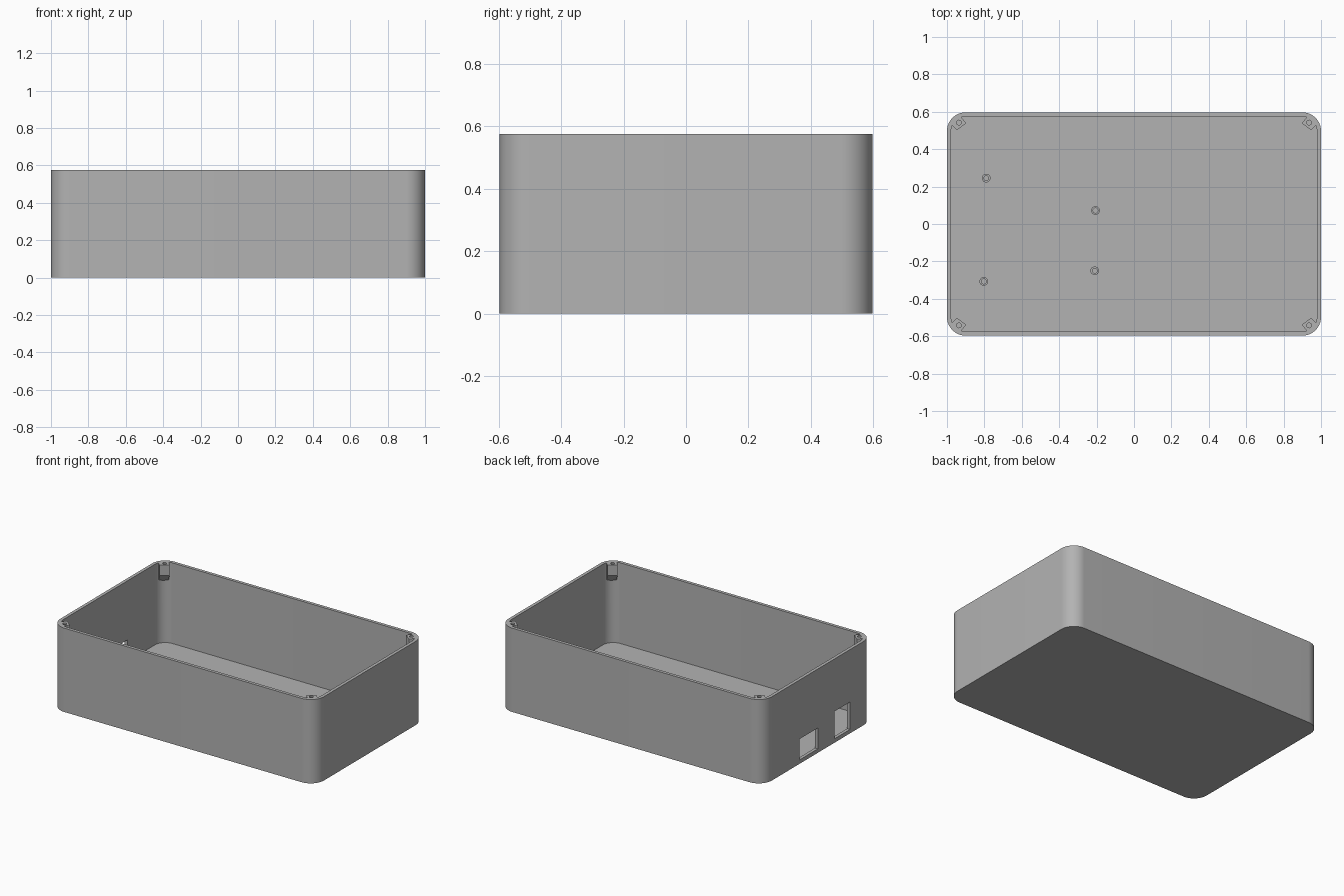
import bpy, bmesh, math

if "Cube" in bpy.data.objects:
    bpy.data.objects.remove(bpy.data.objects["Cube"])

HX, HY, H = 1.0, 0.597, 0.575      # half length, half depth, height
WALL, FLOOR, R = 0.022, 0.022, 0.1

grey = bpy.data.materials.new("light grey plastic")
grey.diffuse_color = (0.45, 0.45, 0.45, 1)
grey.use_nodes = True
grey.node_tree.nodes["Principled BSDF"].inputs["Base Color"].default_value = grey.diffuse_color


def loft(name, rings):
    """Solid from stacked rings of equal point count."""
    bm = bmesh.new()
    vs = [[bm.verts.new(p) for p in ring] for ring in rings]
    n = len(vs[0])
    for a, b in zip(vs, vs[1:]):
        for i in range(n):
            j = (i + 1) % n
            bm.faces.new((a[i], a[j], b[j], b[i]))
    bm.faces.new(vs[0][::-1])
    bm.faces.new(vs[-1])
    bmesh.ops.recalc_face_normals(bm, faces=bm.faces)
    me = bpy.data.meshes.new(name)
    bm.to_mesh(me)
    bm.free()
    me.materials.append(grey)
    ob = bpy.data.objects.new(name, me)
    bpy.context.collection.objects.link(ob)
    return ob


def prism(name, pts, z0, z1):
    return loft(name, [[(x, y, z) for x, y in pts] for z in (z0, z1)])


def circle(cx, cy, r, n):
    return [(cx + r * math.cos(2 * math.pi * i / n),
             cy + r * math.sin(2 * math.pi * i / n)) for i in range(n)]


def rounded_rect(hx, hy, r, seg=16):
    pts = []
    for k, (sx, sy) in enumerate([(1, 1), (-1, 1), (-1, -1), (1, -1)]):
        for i in range(seg + 1):
            a = math.pi / 2 * (k + i / seg)
            pts.append((sx * (hx - r) + r * math.cos(a),
                        sy * (hy - r) + r * math.sin(a)))
    return pts


def boolean(target, tool, op):
    """Apply a boolean and remove the tool."""
    m = target.modifiers.new(op, 'BOOLEAN')
    m.operation, m.object, m.solver = op, tool, 'EXACT'
    bpy.context.view_layer.objects.active = target
    bpy.ops.object.modifier_apply(modifier=m.name)
    bpy.data.objects.remove(tool)


def finish(ob):
    bpy.ops.object.select_all(action='DESELECT')
    ob.select_set(True)
    bpy.context.view_layer.objects.active = ob
    bpy.ops.object.shade_smooth_by_angle(angle=math.radians(30))


# open tray with rounded vertical corners
case = prism("case", rounded_rect(HX, HY, R), 0, H)
cavity = prism("cavity_cutter",
               rounded_rect(HX - WALL, HY - WALL, R - WALL), FLOOR, H + 0.1)
boolean(case, cavity, 'DIFFERENCE')

# screw bosses in the corners, tapering back into the wall below
top = [(0.947, 0.502), (0.897, 0.538), (0.93, 0.58), (0.962, 0.562), (0.982, 0.537)]
low = [(0.977, 0.533), (0.927, 0.574)] + top[2:]
for sx in (1, -1):
    for sy in (1, -1):
        boss = loft("screw_boss", [[(sx * x, sy * y, z) for x, y in ring]
                                   for ring, z in ((low, 0.45), (top, 0.505), (top, H))])
        boolean(case, boss, 'UNION')
        hole = prism("screw_hole_cutter",
                     circle(sx * 0.936, sy * 0.542, 0.013, 16), 0.52, H + 0.1)
        boolean(case, hole, 'DIFFERENCE')

# connector openings in the left wall: y range and top height
for y0, y1, z1 in ((0.0, 0.2, 0.17), (-0.35, -0.18, 0.215)):
    port = prism("port_cutter", [(-1.1, y0), (-0.95, y0), (-0.95, y1), (-1.1, y1)],
                 0.027, z1)
    boolean(case, port, 'DIFFERENCE')
finish(case)

# hollow board standoffs on the floor
for x, y in ((-0.79, 0.245), (-0.206, 0.072), (-0.21, -0.25), (-0.803, -0.307)):
    post = prism("standoff", circle(x, y, 0.023, 24), FLOOR - 0.005, 0.06)
    boolean(post, prism("bore_cutter", circle(x, y, 0.013, 24), FLOOR, 0.1), 'DIFFERENCE')
    finish(post)
